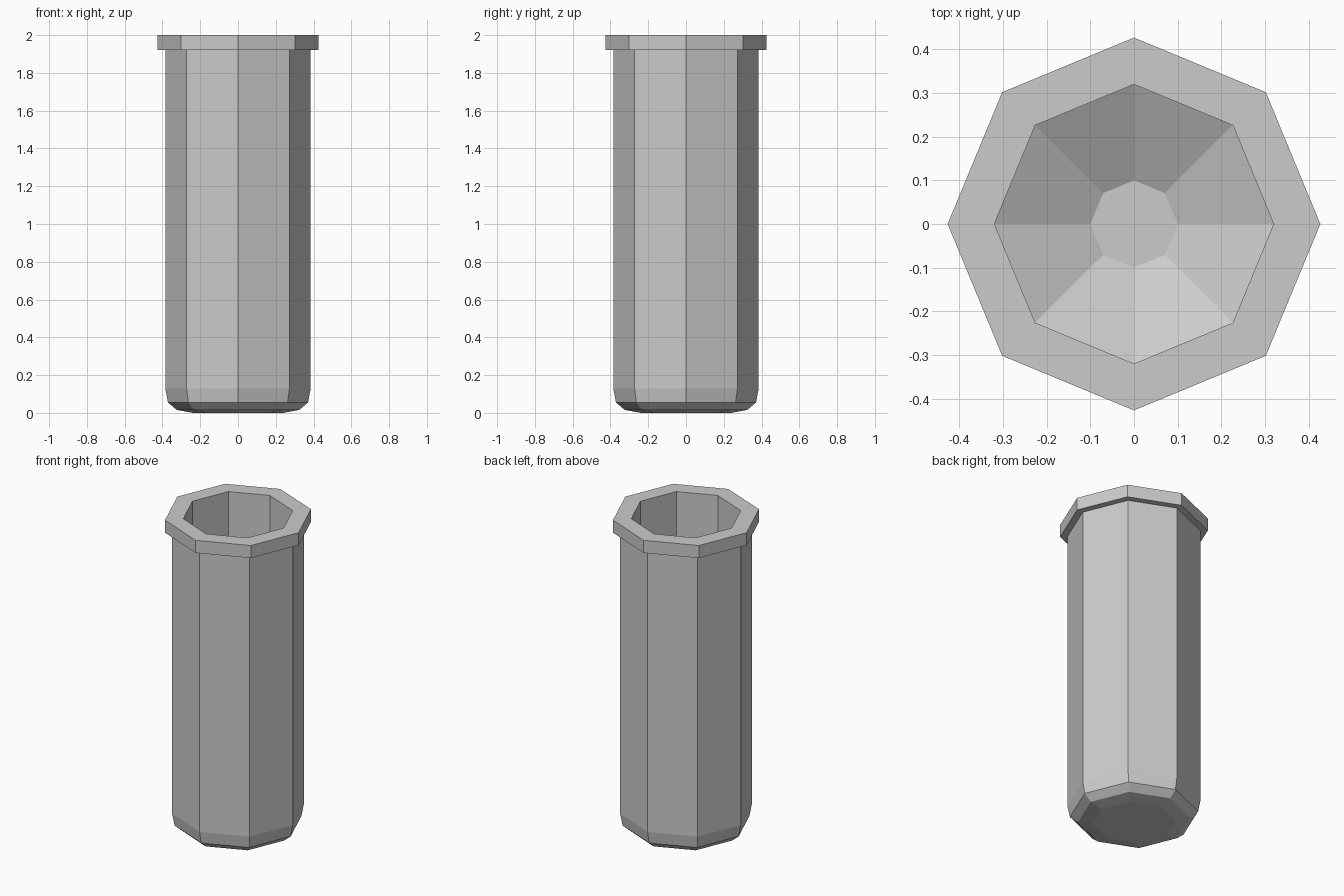
import bpy, bmesh
from math import cos, sin, pi

if "Cube" in bpy.data.objects:
    bpy.data.objects.remove(bpy.data.objects["Cube"])

SIDES = 8

# Half section of the hollow tube: outer bottom, wall, rim, inner wall, floor
profile = [(0.24, 0.0), (0.325, 0.016), (0.371, 0.055), (0.385, 0.13),
           (0.385, 1.92), (0.427, 1.92), (0.427, 2.0),
           (0.32, 2.0), (0.32, 0.18), (0.10, 0.07)]

bm = bmesh.new()
rings = [[bm.verts.new((r * cos(2 * pi * i / SIDES), r * sin(2 * pi * i / SIDES), z))
          for i in range(SIDES)] for r, z in profile]

# Tube walls
for a, b in zip(rings, rings[1:]):
    for i in range(SIDES):
        j = (i + 1) % SIDES
        bm.faces.new((a[i], a[j], b[j], b[i]))

# Outer base and inner floor
bm.faces.new(rings[0][::-1])
bm.faces.new(rings[-1])
bmesh.ops.recalc_face_normals(bm, faces=bm.faces[:])

mesh = bpy.data.meshes.new("tube")
bm.to_mesh(mesh)
bm.free()
tube = bpy.data.objects.new("tube", mesh)
bpy.context.collection.objects.link(tube)
